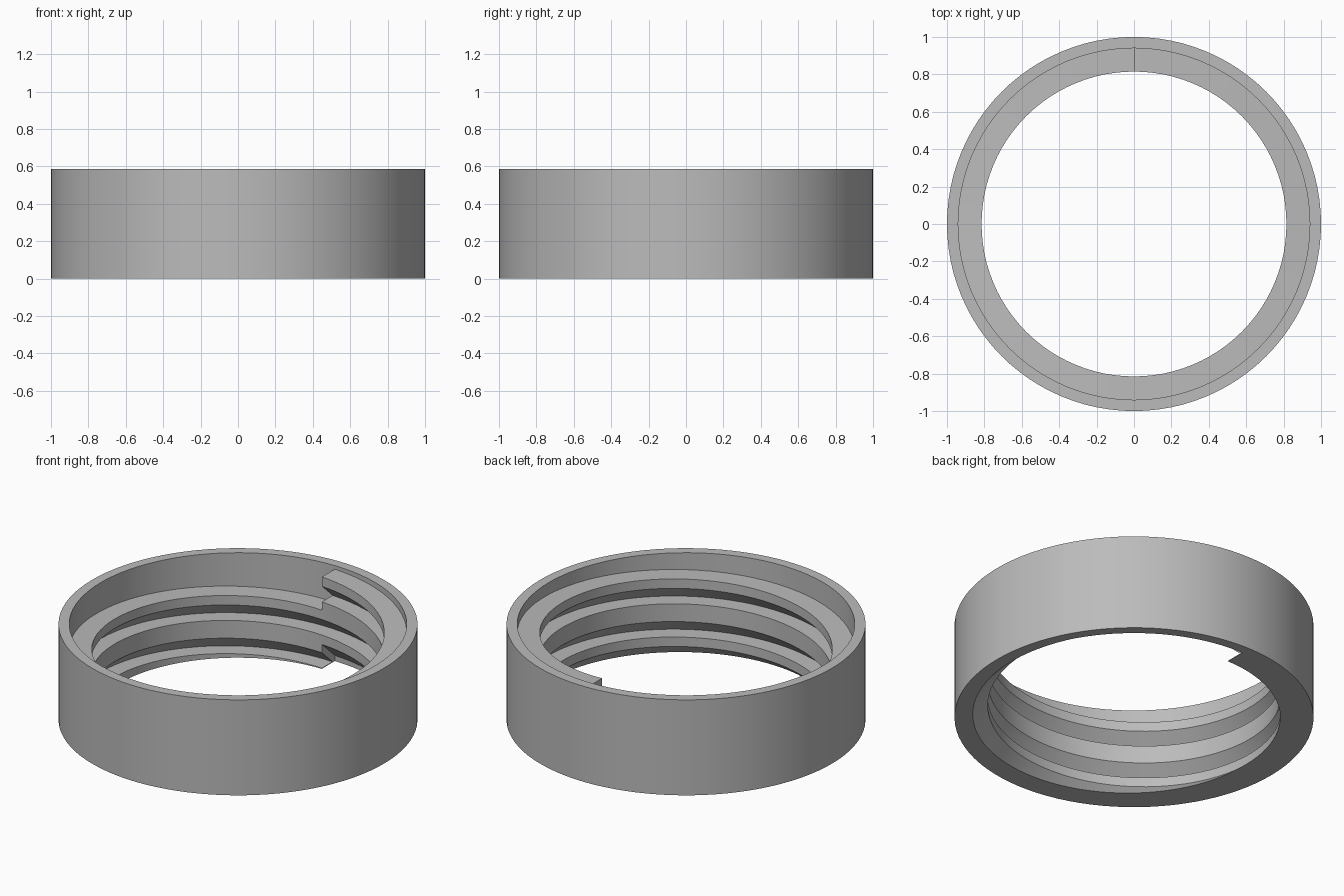
import bpy
import bmesh
import math

SEGMENTS = 96            # divisions per full circle
OUTER, WALL, CREST = 1.0, 0.94, 0.815
HEIGHT = 0.587
PITCH = 0.204            # thread rise per turn
LAND, FLANK = 0.058, 0.115
TURNS = 2

cube = bpy.data.objects.get("Cube")
if cube:
    bpy.data.objects.remove(cube)

grey = bpy.data.materials.new("plain grey")
grey.use_nodes = True
grey.diffuse_color = (0.5, 0.5, 0.5, 1)
grey.node_tree.nodes["Principled BSDF"].inputs["Base Color"].default_value = (0.5, 0.5, 0.5, 1)


def sweep(bm, profile, start, steps, rise, closed):
    """Turn a closed (radius, height) profile around z, rising per full circle."""
    rings = []
    for i in range(steps if closed else steps + 1):
        a = start + math.tau * i / SEGMENTS
        dz = rise * i / SEGMENTS
        rings.append([bm.verts.new((r * math.cos(a), r * math.sin(a), z + dz))
                      for r, z in profile])
    n = len(profile)
    pairs = list(zip(rings, rings[1:]))
    if closed:
        pairs.append((rings[-1], rings[0]))
    for a, b in pairs:
        for j in range(n):
            k = (j + 1) % n
            bm.faces.new((a[j], b[j], b[k], a[k]))
    if not closed:
        bm.faces.new(rings[0])
        bm.faces.new(rings[-1][::-1])


def finish(bm, name):
    bmesh.ops.recalc_face_normals(bm, faces=bm.faces)
    mesh = bpy.data.meshes.new(name)
    bm.to_mesh(mesh)
    bm.free()
    mesh.materials.append(grey)
    obj = bpy.data.objects.new(name, mesh)
    bpy.context.collection.objects.link(obj)
    bpy.ops.object.select_all(action='DESELECT')
    obj.select_set(True)
    bpy.context.view_layer.objects.active = obj
    bpy.ops.object.shade_smooth_by_angle(angle=math.radians(30))
    return obj


# Outer band
bm = bmesh.new()
sweep(bm, [(OUTER, 0), (OUTER, HEIGHT), (WALL, HEIGHT), (WALL, 0)], 0, SEGMENTS, 0, True)
finish(bm, "outer_band")


# Internal threads: flat top, upright crest, sloping underside, trimmed at the base
def thread(name, end_top):
    top = end_top - PITCH * TURNS
    profile = [(WALL, top), (CREST, top), (CREST, top - LAND), (WALL, top - LAND - FLANK)]
    bm = bmesh.new()
    sweep(bm, profile, math.pi / 2, SEGMENTS * TURNS, PITCH, False)
    bmesh.ops.recalc_face_normals(bm, faces=bm.faces)
    bmesh.ops.bisect_plane(bm, geom=bm.verts[:] + bm.edges[:] + bm.faces[:],
                           plane_co=(0, 0, 0), plane_no=(0, 0, 1), clear_inner=True)
    rim = [e for e in bm.edges if e.is_boundary]
    if rim:
        bmesh.ops.triangle_fill(bm, edges=rim, use_beauty=True, normal=(0, 0, -1))
    finish(bm, name)


thread("upper_thread", 0.565)
thread("lower_thread", 0.412)
